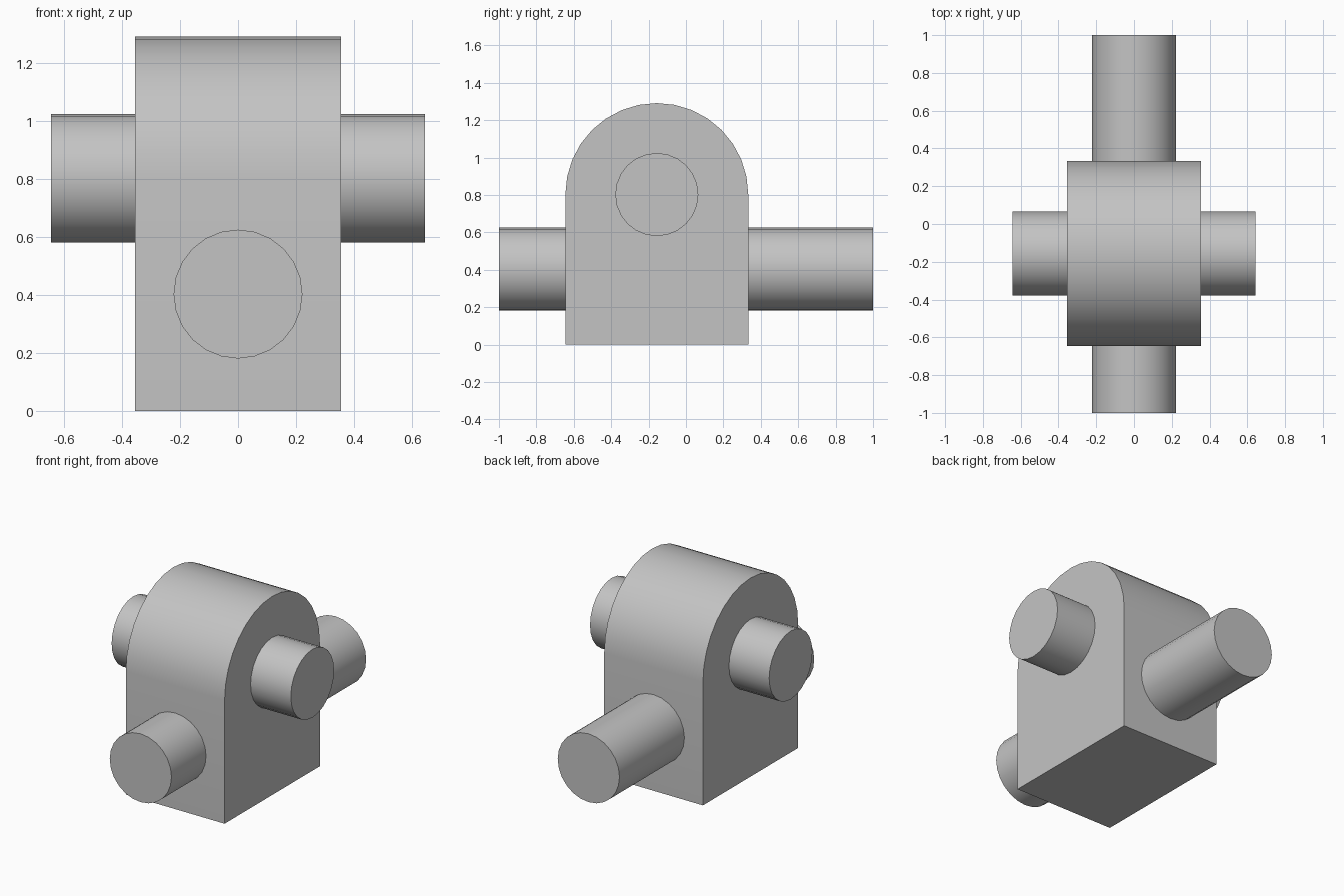
import bpy
import math
from mathutils import Vector

default = bpy.data.objects.get("Cube")
if default:
    bpy.data.objects.remove(default, do_unlink=True)

grey = bpy.data.materials.new("plain grey")
grey.use_nodes = True
colour = (0.55, 0.55, 0.55, 1)
grey.diffuse_color = colour
grey.node_tree.nodes["Principled BSDF"].inputs["Base Color"].default_value = colour

ARCH_Y, ARCH_Z, ARCH_R = -0.156, 0.802, 0.489
HALF_WIDTH = 0.355
PIN_R = 0.222


def finish(obj):
    """Apply the colour and smooth only the curved sides."""
    obj.data.materials.clear()
    obj.data.materials.append(grey)
    bpy.ops.object.select_all(action='DESELECT')
    obj.select_set(True)
    bpy.context.view_layer.objects.active = obj
    bpy.ops.object.shade_smooth_by_angle(angle=math.radians(30))


def pin(name, start, end):
    """Round bar between two points."""
    axis = Vector(end) - Vector(start)
    bpy.ops.mesh.primitive_cylinder_add(
        vertices=24, radius=PIN_R, depth=axis.length,
        location=(Vector(start) + Vector(end)) / 2,
        rotation=axis.to_track_quat('Z', 'Y').to_euler())
    obj = bpy.context.object
    obj.name = name
    finish(obj)


# Arched block: side profile extruded across x
steps = 16
profile = [(ARCH_Y - ARCH_R, 0), (ARCH_Y + ARCH_R, 0)]
for i in range(steps + 1):
    a = math.pi * i / steps
    profile.append((ARCH_Y + ARCH_R * math.cos(a), ARCH_Z + ARCH_R * math.sin(a)))
n = len(profile)
verts = [(x, y, z) for x in (-HALF_WIDTH, HALF_WIDTH) for y, z in profile]
faces = [tuple(reversed(range(n))), tuple(range(n, 2 * n))]
faces += [(i, (i + 1) % n, (i + 1) % n + n, i + n) for i in range(n)]
mesh = bpy.data.meshes.new("arched_block")
mesh.from_pydata(verts, [], faces)
block = bpy.data.objects.new("arched_block", mesh)
bpy.context.collection.objects.link(block)
finish(block)

# Upper cross pin and lower lengthwise shaft, both passing through the block
pin("cross_pin", (-0.644, ARCH_Y, ARCH_Z), (0.644, ARCH_Y, ARCH_Z))
pin("long_shaft", (0, -1, 0.403), (0, 1, 0.403))
